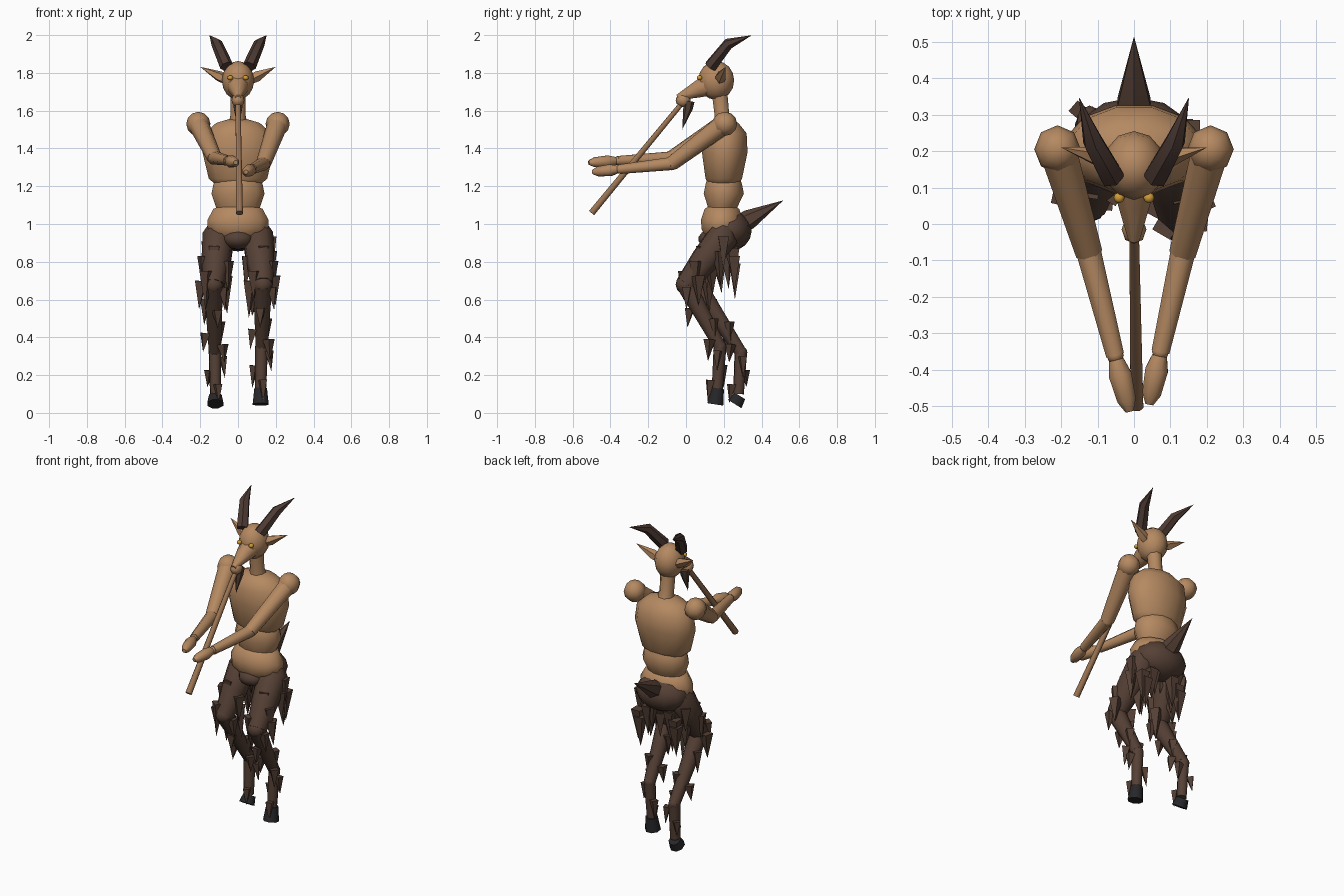
import bpy, bmesh, math, random
from mathutils import Vector, Matrix

random.seed(4)
if "Cube" in bpy.data.objects:
    bpy.data.objects.remove(bpy.data.objects["Cube"])


def material(name, rgb):
    m = bpy.data.materials.new(name)
    m.use_nodes = True
    m.diffuse_color = (*rgb, 1)
    m.node_tree.nodes["Principled BSDF"].inputs["Base Color"].default_value = (*rgb, 1)
    return m


SKIN = material("tan_skin", (0.46, 0.25, 0.12))
FUR = material("dark_brown_fur", (0.092, 0.052, 0.036))
HORN = material("horn_brown", (0.075, 0.043, 0.034))
WOOD = material("pipe_wood", (0.33, 0.175, 0.085))
HOOF = material("black_hoof", (0.02, 0.02, 0.023))
GOLD = material("gold_eye", (0.65, 0.33, 0.04))


def finish(name, bm, mat, angle=50):
    bmesh.ops.remove_doubles(bm, verts=bm.verts, dist=0.0005)
    bmesh.ops.recalc_face_normals(bm, faces=bm.faces)
    me = bpy.data.meshes.new(name)
    bm.to_mesh(me)
    bm.free()
    me.materials.append(mat)
    ob = bpy.data.objects.new(name, me)
    bpy.context.collection.objects.link(ob)
    bpy.ops.object.select_all(action="DESELECT")
    ob.select_set(True)
    bpy.context.view_layer.objects.active = ob
    bpy.ops.object.shade_smooth_by_angle(angle=math.radians(angle))


def skin_rings(bm, rings):
    """Bridge a list of vertex rings and cap both ends."""
    n = len(rings[0])
    for a, b in zip(rings, rings[1:]):
        for i in range(n):
            j = (i + 1) % n
            bm.faces.new((a[i], a[j], b[j], b[i]))
    bm.faces.new(rings[0][::-1])
    bm.faces.new(rings[-1])


def add_tube(bm, points, radii, sides=8):
    pts = [Vector(p) for p in points]
    rings = []
    for i, (p, r) in enumerate(zip(pts, radii)):
        axis = pts[min(i + 1, len(pts) - 1)] - pts[max(i - 1, 0)]
        q = axis.to_track_quat("Z", "Y")
        r = max(r, 0.0001)
        angles = [math.tau * (k + 0.5) / sides for k in range(sides)]
        rings.append([bm.verts.new(p + q @ Vector((r * math.cos(a), r * math.sin(a), 0)))
                      for a in angles])
    skin_rings(bm, rings)


def tube(name, points, radii, mat, sides=8):
    bm = bmesh.new()
    add_tube(bm, points, radii, sides)
    finish(name, bm, mat)


def ball(name, centre, size, mat, seg=10, rings=7):
    bm = bmesh.new()
    bmesh.ops.create_uvsphere(bm, u_segments=seg, v_segments=rings, radius=1,
                              matrix=Matrix.Translation(centre) @ Matrix.Diagonal((*size, 1)))
    finish(name, bm, mat, 60)


def loft(name, profile, mat, sides=12):
    """Stack of horizontal ellipses: height, half width, half depth, y centre."""
    bm = bmesh.new()
    rings = []
    for z, rx, ry, cy in profile:
        angles = [math.tau * (k + 0.5) / sides for k in range(sides)]
        rings.append([bm.verts.new((rx * math.cos(a), cy + ry * math.sin(a), z)) for a in angles])
    skin_rings(bm, rings)
    finish(name, bm, mat, 60)


# Torso
loft("chest", [(1.19, .1, .07, .2), (1.24, .16, .1, .2), (1.38, .195, .125, .205),
               (1.48, .18, .12, .205), (1.535, .12, .08, .2), (1.555, .05, .04, .2)], SKIN)
loft("waist", [(1.05, .1, .07, .19), (1.1, .125, .085, .195), (1.16, .145, .11, .2),
               (1.21, .135, .1, .2), (1.24, .12, .09, .2)], SKIN)
loft("hips", [(.90, .09, .06, .18), (.97, .165, .105, .185), (1.02, .168, .115, .19),
              (1.08, .135, .095, .19), (1.1, .09, .06, .19)], SKIN)
ball("fur_pelvis", (0, .23, .965), (.165, .118, .11), FUR, 12, 8)
ball("fur_crotch", (0, .15, .92), (.085, .085, .055), FUR)
tube("tail", [(0, .28, .995), (0, .335, 1.025), (0, .515, 1.125)], [.05, .052, 0], FUR, 6)

# Neck and head
tube("neck", [(0, .205, 1.5), (0, .19, 1.58), (0, .175, 1.72)], [.06, .042, .045], SKIN)
ball("head", (0, .16, 1.76), (.085, .095, .103), SKIN, 12, 8)
tube("snout", [(0, .13, 1.74), (0, .06, 1.712), (0, -.045, 1.67)], [.065, .048, .016], SKIN)
ball("mouth", (0, -.015, 1.655), (.034, .04, .036), SKIN, 8, 6)
tube("beard", [(0, .015, 1.65), (0, .01, 1.61), (0, -.02, 1.5)], [.03, .025, 0], FUR, 6)
for side, s in (("right", -1), ("left", 1)):
    ball(side + "_eye", (s * .041, .072, 1.774), (.015, .015, .013), GOLD, 8, 6)
    tube(side + "_ear", [(s * .06, .18, 1.76), (s * .1, .185, 1.782), (s * .2, .21, 1.832)],
         [.024, .029, 0], SKIN, 5)
    tube(side + "_horn", [(s * .06, .13, 1.835), (s * .112, .225, 1.955), (s * .15, .345, 1.998)],
         [.036, .03, .001], HORN, 6)

# Pipe held to the mouth
tube("pipe", [(0, 0, 1.665), (.008, -.5, 1.058)], [.014, .019], WOOD, 8)

# Arms: shoulder, elbow, wrist and fingertip
ARMS = {
    "right": [(-.21, .205, 1.53), (-.125, -.075, 1.35), (-.052, -.36, 1.335), (-.012, -.515, 1.325)],
    "left": [(.21, .205, 1.53), (.135, -.075, 1.32), (.073, -.35, 1.29), (.042, -.495, 1.275)],
}
for side, joints in ARMS.items():
    sh, el, wr, tip = [Vector(j) for j in joints]
    ball(side + "_shoulder", sh, (.064, .066, .064), SKIN, 8, 6)
    tube(side + "_upper_arm", [sh, el], [.055, .04], SKIN)
    ball(side + "_elbow", el, (.036, .036, .036), SKIN, 8, 6)
    tube(side + "_forearm", [el, wr], [.037, .027], SKIN)
    ball(side + "_wrist", wr, (.024, .024, .024), SKIN, 8, 6)
    tube(side + "_hand", [wr.lerp(tip, t) for t in (.08, .35, .8, 1)],
         [.022, .034, .028, .012], SKIN)

# Legs: hip, knee, hock, ankle, hoof top and sole centre
LEGS = {
    "right": [(-.105, .2, .94), (-.13, .055, .68), (-.122, .29, .32), (-.12, .278, .1),
              (-.12, .285, .09), (-.12, .258, .047)],
    "left": [(.105, .2, .94), (.13, 0, .68), (.125, .18, .35), (.12, .165, .12),
             (.12, .168, .13), (.12, .155, .045)],
}
for side, joints in LEGS.items():
    hip, knee, hock, ankle, hoof_top, sole = [Vector(j) for j in joints]
    tube(side + "_thigh", [hip + Vector((0, .02, .06)), hip, hip.lerp(knee, .5), knee],
         [.05, .085, .078, .058], FUR)
    ball(side + "_knee", knee, (.055, .055, .055), FUR, 8, 6)
    tube(side + "_shin", [knee, knee.lerp(hock, .4), hock], [.055, .046, .034], FUR)
    ball(side + "_hock", hock, (.035, .035, .035), FUR, 8, 6)
    tube(side + "_cannon", [hock, ankle], [.034, .029], FUR)
    tube(side + "_hoof", [hoof_top, sole], [.036, .046], HOOF)

    # Hanging tufts scattered round each leg segment
    bm = bmesh.new()
    for a, b, count, spread, size, length in ((hip, knee, 10, .068, .04, .18),
                                              (knee, hock, 6, .05, .032, .12),
                                              (hock, ankle, 3, .042, .027, .1)):
        for k in range(count):
            ang = k * 2.4 + random.uniform(-.3, .3)
            out = Vector((math.cos(ang), math.sin(ang), 0))
            p = a.lerp(b, (k + .3) / count) + out * spread
            if abs(p.x) < .05:
                p.x = math.copysign(.05, hip.x)
            ln = length * random.uniform(.75, 1.2)
            add_tube(bm, [p, p + out * .012 + Vector((0, 0, -ln))], [size, 0], 4)
    # Longer locks behind the thigh
    for k in range(4):
        p = hip + Vector((random.uniform(-.05, .05), .05 + .003 * k, -.03 - .04 * k))
        add_tube(bm, [p, p + Vector((0, 0, -.19))], [.042, 0], 4)
    finish(side + "_fur_tufts", bm, FUR, 30)
